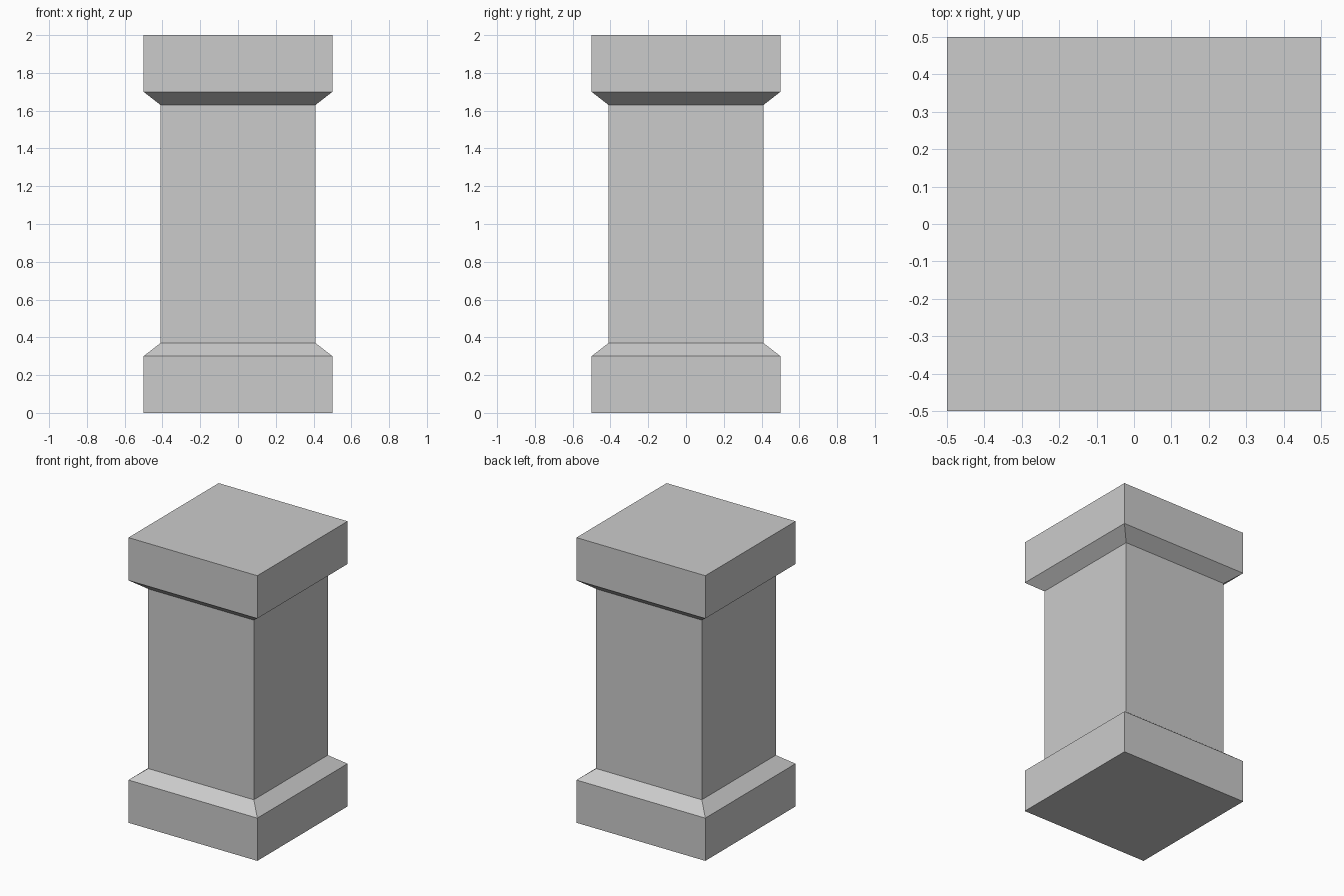
import bpy, bmesh

if "Cube" in bpy.data.objects:
    bpy.data.objects.remove(bpy.data.objects["Cube"])

# Pillar profile: (half width, height) of each square ring, bottom to top
lower = [(0.50, 0.0), (0.50, 0.30), (0.41, 0.37)]
profile = lower + [(w, 2.0 - z) for w, z in reversed(lower)]

bm = bmesh.new()
rings = [[bm.verts.new((sx * w, sy * w, z))
          for sx, sy in ((-1, -1), (1, -1), (1, 1), (-1, 1))]
         for w, z in profile]

# Base block, chamfer, shaft, chamfer and cap block as one closed skin
for low, high in zip(rings, rings[1:]):
    for i in range(4):
        j = (i + 1) % 4
        bm.faces.new((low[i], low[j], high[j], high[i]))

# Underside and top
bm.faces.new(rings[0][::-1])
bm.faces.new(rings[-1])
bmesh.ops.recalc_face_normals(bm, faces=bm.faces)

mesh = bpy.data.meshes.new("square_pillar")
bm.to_mesh(mesh)
bm.free()
bpy.context.collection.objects.link(bpy.data.objects.new("square_pillar", mesh))
